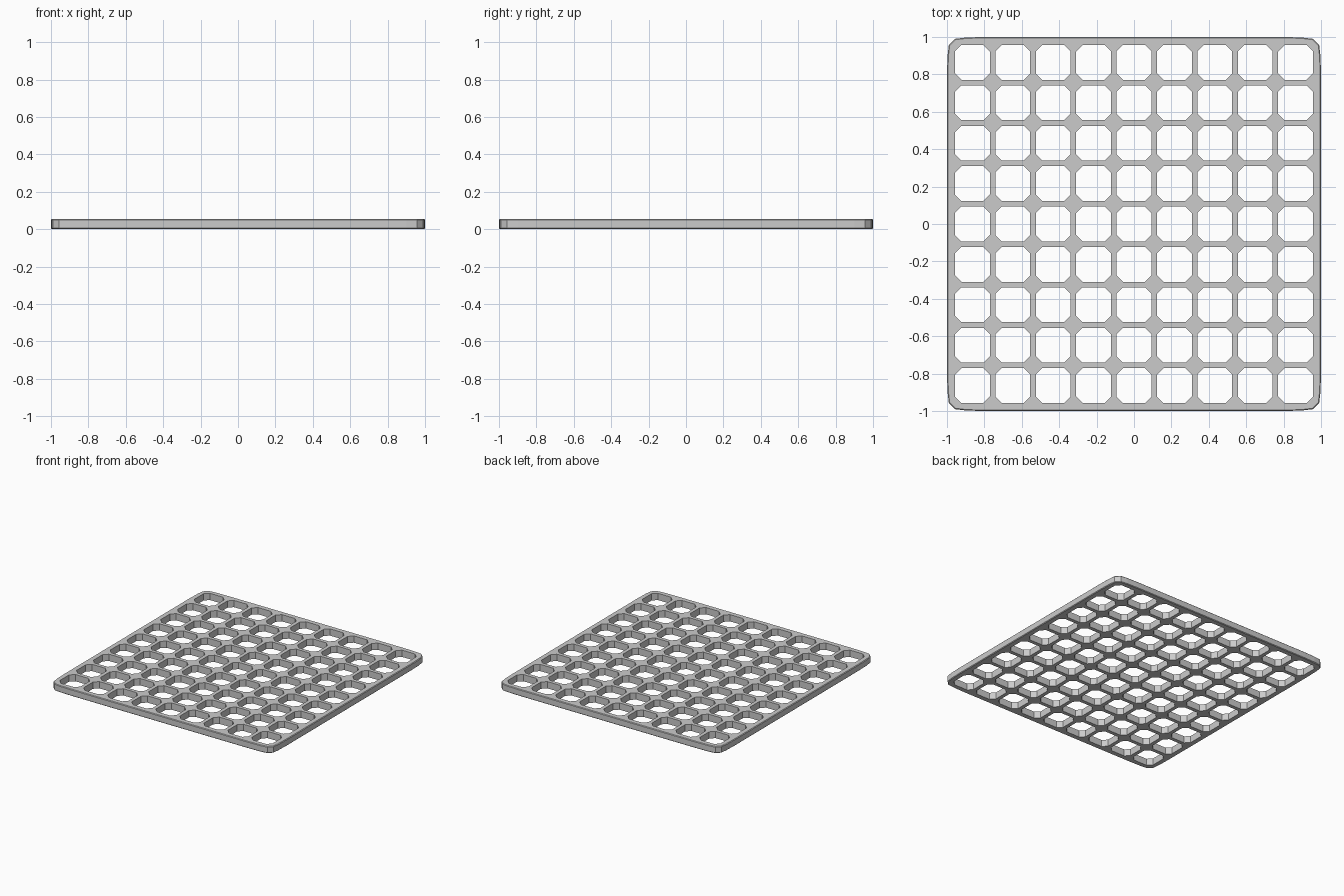
import bpy, bmesh

if "Cube" in bpy.data.objects:
    bpy.data.objects.remove(bpy.data.objects["Cube"])

THICK = 0.055      # plate thickness
PITCH = 0.216      # hole spacing
HALF = 0.093       # half hole width
CUT = 0.034        # hole corner chamfer
N = 9

bm = bmesh.new()


def loop(points):
    verts = [bm.verts.new((x, y, 0)) for x, y in points]
    return [bm.edges.new((verts[i], verts[(i + 1) % len(verts)])) for i in range(len(verts))]


def turned(corner):
    # repeat one corner's points around the four quadrants
    pts = []
    for _ in range(4):
        pts += corner
        corner = [(-y, x) for x, y in corner]
    return pts


# outer outline: slightly bowed sides with chamfered corners
edges = loop(turned([(1.0, 0.80), (0.997, 0.90), (0.99, 0.957), (0.957, 0.99),
                     (0.90, 0.997), (0.80, 1.0)]))

# octagonal holes
octagon = turned([(HALF, HALF - CUT), (HALF - CUT, HALF)])
for i in range(N):
    for j in range(N):
        cx, cy = (i - (N - 1) / 2) * PITCH, (j - (N - 1) / 2) * PITCH
        edges += loop([(cx + x, cy + y) for x, y in octagon])

# flat sheet with holes, thickened upward
bmesh.ops.triangle_fill(bm, edges=edges, use_beauty=True, normal=(0, 0, 1))
ext = bmesh.ops.extrude_face_region(bm, geom=bm.faces[:])
bmesh.ops.translate(bm, vec=(0, 0, THICK),
                    verts=[g for g in ext["geom"] if isinstance(g, bmesh.types.BMVert)])
bmesh.ops.recalc_face_normals(bm, faces=bm.faces[:])

# small chamfer on the outer rim only
rim = [e for e in bm.edges
       if abs(e.verts[0].co.z - e.verts[1].co.z) < 1e-5
       and all(max(abs(v.co.x), abs(v.co.y)) > 0.98 for v in e.verts)
       and e.calc_face_angle(0) > 1.0]
bmesh.ops.bevel(bm, geom=rim, offset=0.005, segments=1, affect='EDGES')

mesh = bpy.data.meshes.new("grid_plate")
bm.to_mesh(mesh)
bm.free()
plate = bpy.data.objects.new("grid_plate", mesh)
bpy.context.collection.objects.link(plate)
